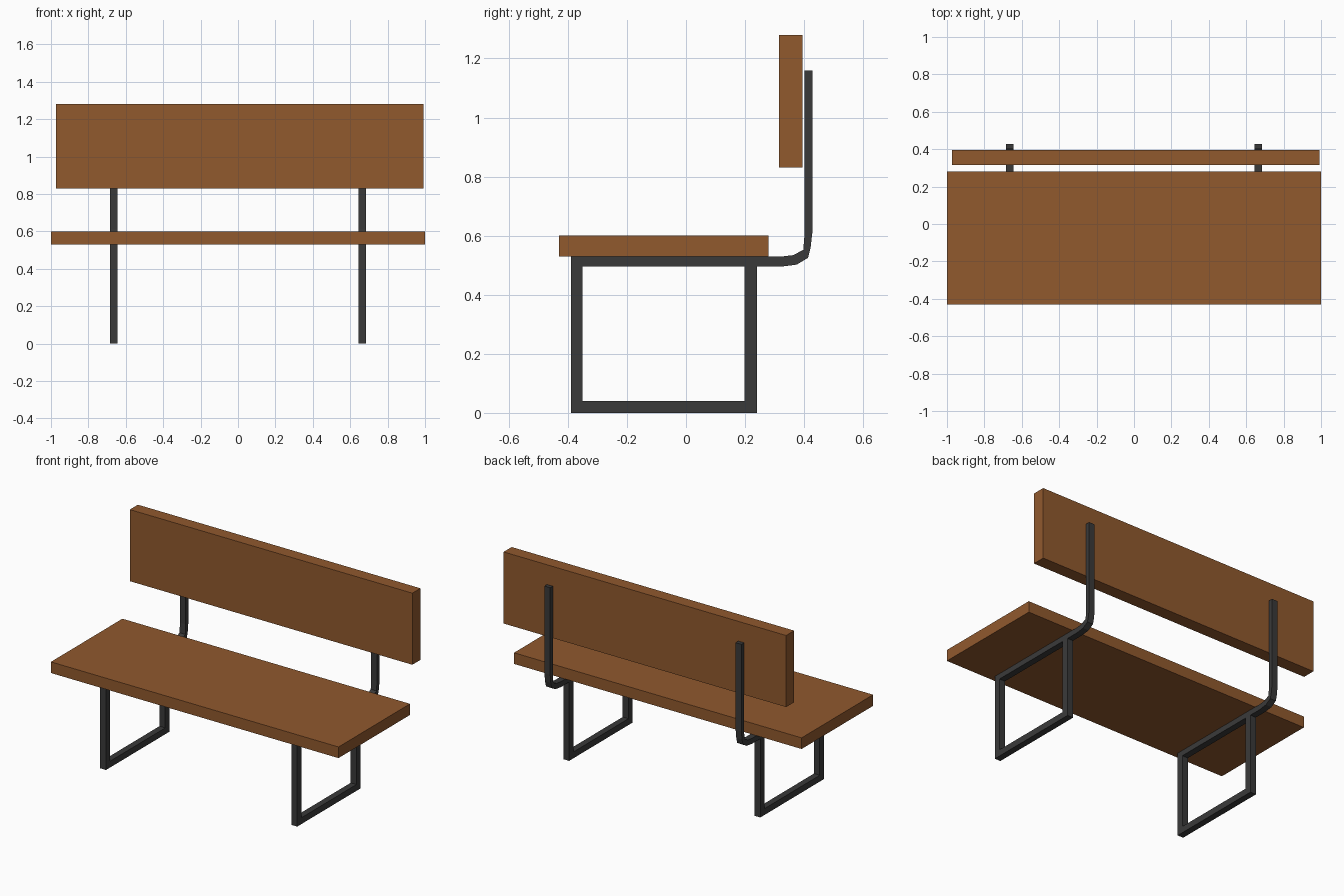
import bpy, bmesh

if "Cube" in bpy.data.objects:
    bpy.data.objects.remove(bpy.data.objects["Cube"])


def material(name, rgb):
    m = bpy.data.materials.new(name)
    m.diffuse_color = (*rgb, 1)
    m.use_nodes = True
    m.node_tree.nodes["Principled BSDF"].inputs["Base Color"].default_value = m.diffuse_color
    return m


wood = material("brown_wood", (0.282, 0.100, 0.027))
metal = material("dark_metal", (0.042, 0.042, 0.042))


def extrude_profile(name, outline, x0, x1, mat):
    """Extrude a closed (y, z) outline along x."""
    bm = bmesh.new()
    face = bm.faces.new([bm.verts.new((x0, y, z)) for y, z in outline])
    new = bmesh.ops.extrude_face_region(bm, geom=[face])["geom"]
    bmesh.ops.translate(bm, vec=(x1 - x0, 0, 0),
                        verts=[v for v in new if isinstance(v, bmesh.types.BMVert)])
    bmesh.ops.recalc_face_normals(bm, faces=bm.faces)
    mesh = bpy.data.meshes.new(name)
    bm.to_mesh(mesh)
    bm.free()
    mesh.materials.append(mat)
    ob = bpy.data.objects.new(name, mesh)
    bpy.context.collection.objects.link(ob)
    return ob


def box(name, x, y, z, mat):
    outline = [(y[0], z[0]), (y[1], z[0]), (y[1], z[1]), (y[0], z[1])]
    return extrude_profile(name, outline, x[0], x[1], mat)


# Wooden seat and backrest planks
box("seat", (-1, 1), (-0.43, 0.28), (0.53, 0.60), wood)
box("backrest", (-0.973, 0.992), (0.315, 0.395), (0.83, 1.28), wood)

# Seat rail that bends up into the back post
rail = [(-0.39, 0.495), (0.32, 0.495), (0.375, 0.502), (0.413, 0.525),
        (0.422, 0.56), (0.428, 0.613), (0.428, 1.16),
        (0.402, 1.16), (0.402, 0.613), (0.397, 0.552),
        (0.363, 0.534), (0.32, 0.529), (-0.39, 0.529)]

# Metal frame on each side
for side, cx in (("left", -0.665), ("right", 0.665)):
    x = (cx - 0.02, cx + 0.02)
    extrude_profile(side + "_rail_and_post", rail, *x, metal)
    box(side + "_front_leg", x, (-0.39, -0.35), (0.04, 0.495), metal)
    box(side + "_rear_leg", x, (0.198, 0.24), (0.04, 0.495), metal)
    box(side + "_floor_bar", x, (-0.39, 0.24), (0, 0.04), metal)
